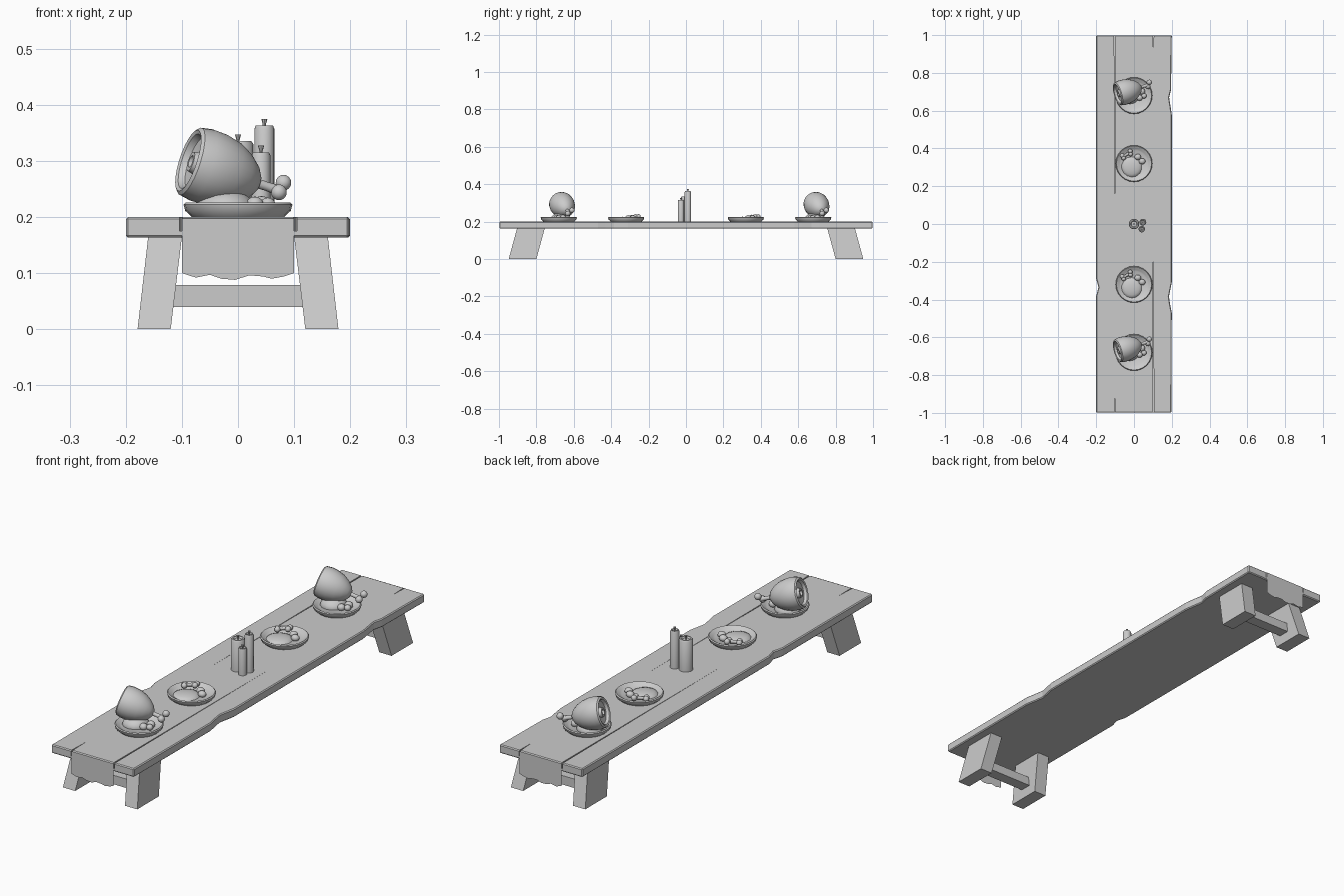
import bpy, bmesh, math
from mathutils import Vector, Matrix

if "Cube" in bpy.data.objects:
    bpy.data.objects.remove(bpy.data.objects["Cube"])


def make(name, bm, smooth=None):
    bmesh.ops.recalc_face_normals(bm, faces=bm.faces)
    me = bpy.data.meshes.new(name)
    bm.to_mesh(me)
    bm.free()
    ob = bpy.data.objects.new(name, me)
    bpy.context.collection.objects.link(ob)
    if smooth:
        bpy.ops.object.select_all(action='DESELECT')
        ob.select_set(True)
        bpy.context.view_layer.objects.active = ob
        bpy.ops.object.shade_smooth_by_angle(angle=math.radians(smooth))
    return ob


def prism(name, lower, upper):
    # Solid between two matching loops of points
    bm = bmesh.new()
    a = [bm.verts.new(p) for p in lower]
    b = [bm.verts.new(p) for p in upper]
    bm.faces.new(a)
    bm.faces.new(b)
    n = len(a)
    for i in range(n):
        bm.faces.new((a[i], a[(i + 1) % n], b[(i + 1) % n], b[i]))
    return make(name, bm)


def rect(x0, x1, y0, y1, z):
    return [(x0, y0, z), (x1, y0, z), (x1, y1, z), (x0, y1, z)]


def lathe(name, profile, loc, segs=20, axis=(0, 0, 1), smooth=35):
    # Revolve (radius, height) points about an axis
    bm = bmesh.new()
    vs = [bm.verts.new((r, 0, h)) for r, h in profile]
    es = [bm.edges.new(p) for p in zip(vs, vs[1:])]
    bmesh.ops.spin(bm, geom=vs + es, cent=(0, 0, 0), axis=(0, 0, 1),
                   angle=2 * math.pi, steps=segs, use_duplicate=False)
    bmesh.ops.remove_doubles(bm, verts=bm.verts, dist=1e-5)
    rot = Vector((0, 0, 1)).rotation_difference(Vector(axis)).to_matrix().to_4x4()
    bm.transform(Matrix.Translation(loc) @ rot)
    return make(name, bm, smooth)


def ball(name, loc, r, scale=(1, 1, 1)):
    bm = bmesh.new()
    bmesh.ops.create_uvsphere(bm, u_segments=14, v_segments=8, radius=r)
    bm.transform(Matrix.Translation(loc) @ Matrix.Diagonal((*scale, 1)))
    return make(name, bm, 60)


def bone(name, start, end, r, knobs):
    # Shaft with knuckles at the given points
    s, e = Vector(start), Vector(end)
    lathe(name + "_shaft", [(0, 0), (r, 0), (r * .85, (e - s).length / 2),
                            (r, (e - s).length), (0, (e - s).length)], s, 12, e - s)
    for k in knobs:
        ball(name + "_knuckle", k, r * 1.5)


# Table top with chipped edges
outline = [(-.2, -.998), (.198, -.998), (.2, -.47), (.192, -.43), (.185, -.385), (.194, -.34),
           (.2, -.31), (.2, .58), (.194, .62), (.186, .67), (.196, .71), (.2, .998),
           (-.2, .998), (-.2, -.29), (-.188, -.335), (-.2, -.38)]
top = prism("table_top", [(x, y, .163) for x, y in outline], [(x, y, .2) for x, y in outline])
bev = top.modifiers.new("edge", 'BEVEL')
bev.width, bev.segments, bev.limit_method, bev.angle_limit = .004, 1, 'ANGLE', math.radians(60)

# Tapered cracks between the planks
for x, y0, y1 in [(.102, -1.01, .1), (.102, 1.01, .91), (-.102, 1.01, -.09), (-.102, -1.01, -.9)]:
    tri = [(x - .003, y0), (x + .003, y0), (x + .001, y1)]
    cut = prism("crack_cutter", [(a, b, .175) for a, b in tri], [(a, b, .22) for a, b in tri])
    cut.hide_render = True
    cut.hide_set(True)
    cut.display_type = 'WIRE'
    m = top.modifiers.new("crack", 'BOOLEAN')
    m.operation, m.object, m.solver = 'DIFFERENCE', cut, 'EXACT'

# Splayed legs, cross bars and ragged cloth flaps at each end
hem = [(.1, .1), (.082, .094), (.06, .09), (.045, .094), (.02, .096), (-.005, .088),
       (-.03, .09), (-.05, .097), (-.075, .092), (-.1, .1)]
for s in (-1, 1):
    for sx in (-1, 1):
        prism("leg", rect(sx * .12, sx * .179, s * .8, s * .948, 0),
              rect(sx * .1, sx * .16, s * .755, s * .903, .165))
    prism("cross_bar", rect(-.125, .125, s * .83, s * .88, .04),
          rect(-.125, .125, s * .83, s * .88, .079))
    bm = bmesh.new()
    bm.faces.new([bm.verts.new((x, s, z)) for x, z in [(-.1, .197), (.1, .197)] + hem])
    make("cloth_flap", bm)

# Plates
plate = [(0, .2), (.082, .2), (.094, .211), (.097, .222), (.093, .226), (.078, .217), (.07, .212), (0, .212)]
for y in (-.68, -.32, .32, .68):
    lathe("plate", plate, (0, y, 0), 24)

# Ham plates: mash, vegetables, hollow-cut ham and bone
ham = [(0, .013), (.009, .013), (.011, .003), (.018, .003), (.021, .015), (.046, .012), (.051, .001),
       (.057, -.002), (.063, .003), (.067, .025), (.066, .05), (.059, .08), (.046, .105),
       (.03, .124), (.015, .134), (0, .137)]
d = Vector((.91, .27, -.3)).normalized()
for y in (-.68, .68):
    ball("mash", (-.022, y + .01, .212), .055, (1, 1, .66))
    for x, dy, r in [(.042, .022, .017), (.03, -.012, .016), (.053, -.002, .014)]:
        ball("vegetable", (x, y + dy, .222), r, (1, 1, .9))
    face = Vector((-.087, y + .008, .3))
    lathe("ham", ham, face, 24, d)
    bone("ham_bone", face + d * .12, face + d * .178, .0095,
         [(.081, y + .07, .261), (.073, y + .048, .244)])

# Eaten plates: flat mash, vegetables and a small bone
for y in (-.32, .32):
    ball("mash", (-.012, y - .018, .211), .055, (1, 1, .28))
    for x, dy in [(.02, .035), (.043, .012)]:
        ball("vegetable", (x, y + dy, .221), .016, (1.1, 1, .85))
    bone("small_bone", (-.055, y + .038, .225), (-.028, y + .055, .227), .008,
         [(-.02, y + .066, .228), (-.018, y + .05, .228), (-.062, y + .042, .225), (-.055, y + .029, .225)])

# Candles with flared wicks
for x, y, r, h in [(0, 0, .028, .335), (.047, .01, .018, .363), (.041, -.027, .017, .315)]:
    lathe("candle", [(0, .199), (r, .199), (r, h - .006), (r * .85, h), (r * .65, h), (r * .5, h - .006),
                     (0, h - .006)], (x, y, 0), 18)
    lathe("wick", [(0, h - .008), (.003, h - .008), (.003, h + .003), (.0055, h + .012), (0, h + .012)], (x, y, 0), 8)
